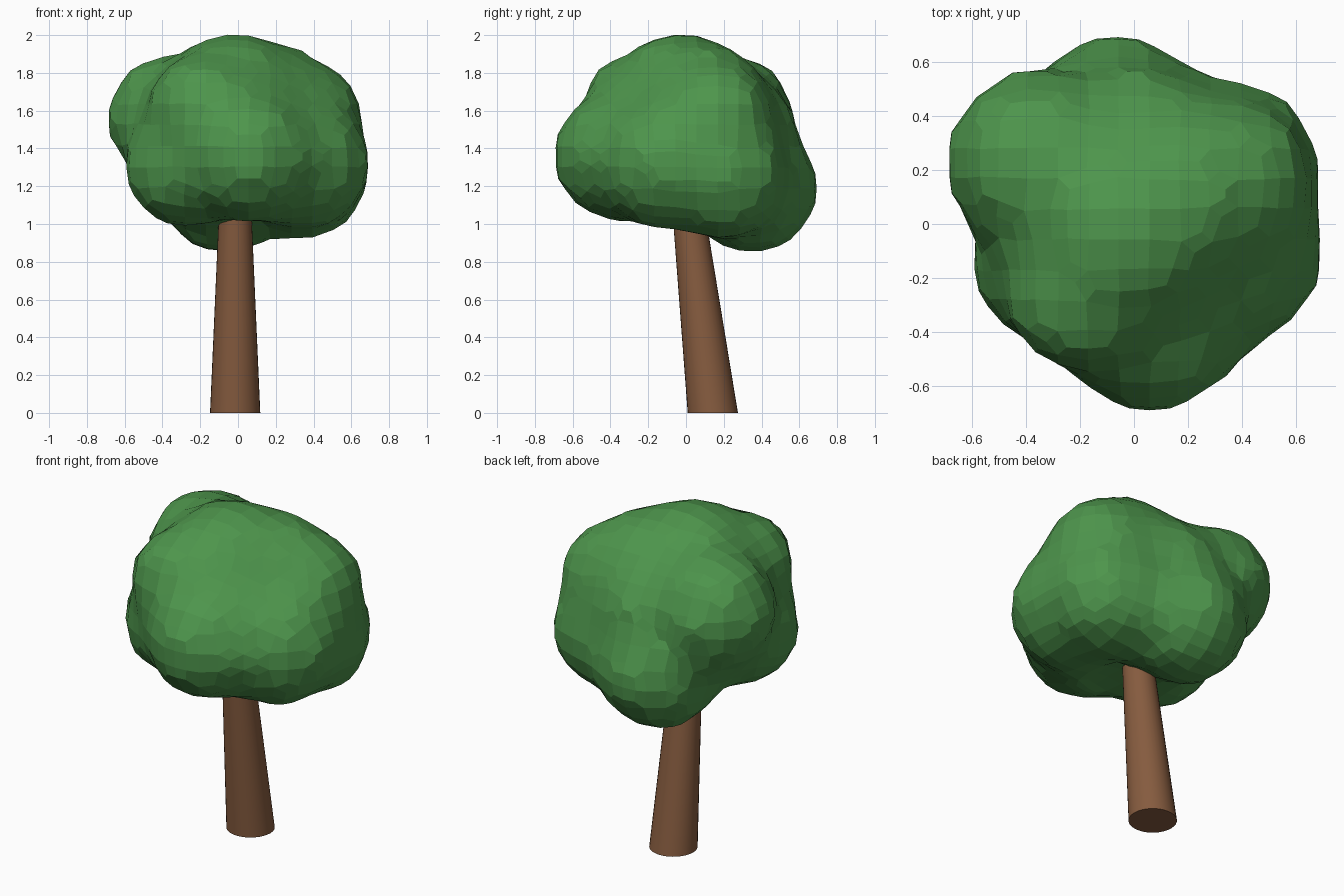
import bpy, bmesh
from mathutils import Matrix, Vector

cube = bpy.data.objects.get("Cube")
if cube:
    bpy.data.objects.remove(cube)


def material(name, rgb):
    m = bpy.data.materials.new(name)
    m.use_nodes = True
    m.diffuse_color = (*rgb, 1)
    m.node_tree.nodes["Principled BSDF"].inputs["Base Color"].default_value = (*rgb, 1)
    return m


def add_object(name, bm, mat):
    mesh = bpy.data.meshes.new(name)
    bm.to_mesh(mesh)
    bm.free()
    mesh.materials.append(mat)
    obj = bpy.data.objects.new(name, mesh)
    bpy.context.collection.objects.link(obj)
    return obj


leaf_green = material("leaf green", (0.075, 0.30, 0.072))
bark_brown = material("bark brown", (0.24, 0.107, 0.05))

# Leaning, tapered trunk
bm = bmesh.new()
bmesh.ops.create_cone(bm, cap_ends=True, segments=32, radius1=0.133, radius2=0.08,
                      depth=1.2, matrix=Matrix.Translation((-0.015, 0.142, 0.6)))
for v in bm.verts:
    v.co.y -= 0.12 * v.co.z
trunk = add_object("trunk", bm, bark_brown)
bpy.context.view_layer.objects.active = trunk
trunk.select_set(True)
bpy.ops.object.shade_smooth_by_angle()

# Leafy crown: overlapping lobes (centre, radius) fused into one faceted skin
lobes = [
    ((0.0, 0.0, 1.49), 0.46),      # core
    ((-0.02, -0.02, 1.65), 0.38),  # top
    ((0.17, 0.10, 1.61), 0.36),    # right shoulder
    ((-0.35, 0.23, 1.56), 0.355),  # left rear
    ((-0.07, 0.35, 1.19), 0.36),   # low rear
    ((0.34, -0.10, 1.32), 0.37),   # middle right
    ((0.34, 0.19, 1.26), 0.36),    # low right rear
    ((0.35, 0.15, 1.55), 0.33),    # high right
    ((0.06, -0.35, 1.36), 0.36),   # front
    ((-0.19, -0.26, 1.62), 0.30),  # high front left
    ((-0.27, -0.13, 1.31), 0.345), # low front left
    ((0.0, 0.28, 1.48), 0.32),     # high rear
]
bm = bmesh.new()
for centre, radius in lobes:
    bmesh.ops.create_icosphere(bm, subdivisions=3, radius=radius,
                               matrix=Matrix.Translation(Vector(centre)))
crown = add_object("leafy_crown", bm, leaf_green)
remesh = crown.modifiers.new("fuse", "REMESH")
remesh.mode = "VOXEL"
remesh.voxel_size = 0.113
remesh.use_smooth_shade = False
soften = crown.modifiers.new("soften", "SMOOTH")
soften.factor = 0.5
soften.iterations = 2
